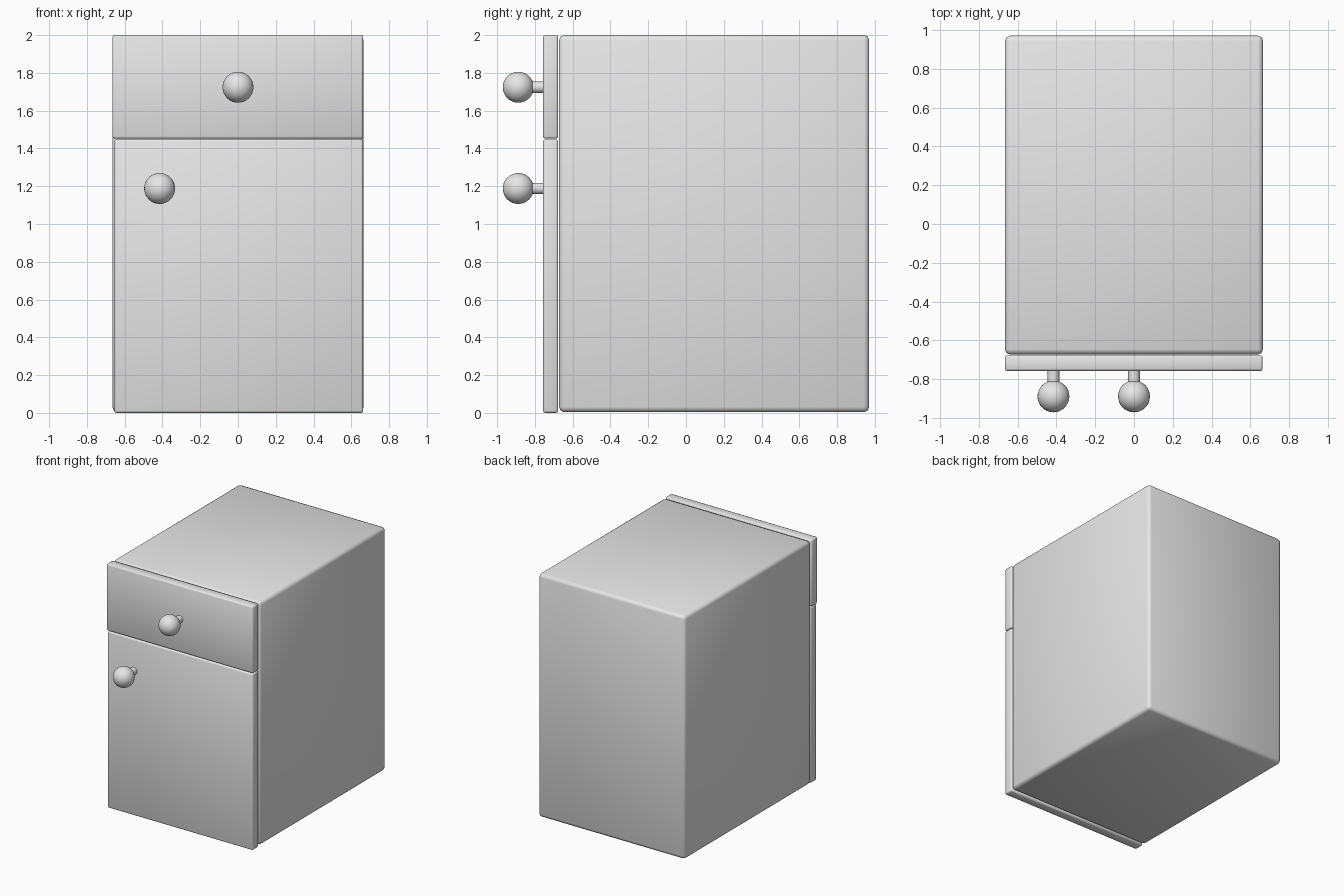
import bpy, math

if "Cube" in bpy.data.objects:
    bpy.data.objects.remove(bpy.data.objects["Cube"])

grey = bpy.data.materials.new("light_grey")
grey.diffuse_color = (0.8, 0.8, 0.8, 1)
grey.use_nodes = True
grey.node_tree.nodes["Principled BSDF"].inputs["Base Color"].default_value = grey.diffuse_color


def finish(ob, name, angle):
    ob.name = name
    ob.data.materials.append(grey)
    bpy.ops.object.shade_smooth_by_angle(angle=math.radians(angle))


def box(name, x, y, z, bevel, segments):
    """Softly bevelled box given by its (min, max) on each axis."""
    bpy.ops.mesh.primitive_cube_add(size=1, location=[sum(r) / 2 for r in (x, y, z)])
    ob = bpy.context.object
    ob.scale = [r[1] - r[0] for r in (x, y, z)]
    bpy.ops.object.transform_apply(location=False, rotation=False, scale=True)
    m = ob.modifiers.new("bevel", 'BEVEL')
    m.width = bevel
    m.segments = segments
    bpy.ops.object.modifier_apply(modifier=m.name)
    finish(ob, name, 60)


def knob(name, x, z):
    """Ball handle on a short round stem."""
    bpy.ops.mesh.primitive_cylinder_add(vertices=32, radius=0.03, depth=0.12,
                                        location=(x, -0.80, z),
                                        rotation=(math.pi / 2, 0, 0))
    finish(bpy.context.object, name + "_stem", 40)
    bpy.ops.mesh.primitive_uv_sphere_add(segments=32, ring_count=16, radius=0.082,
                                         location=(x, -0.888, z))
    finish(bpy.context.object, name + "_ball", 40)


# cabinet body
box("cabinet_body", (-0.665, 0.665), (-0.672, 0.97), (0.004, 2.0), 0.027, 2)
# drawer front and door
box("drawer_front", (-0.665, 0.663), (-0.757, -0.677), (1.452, 2.0), 0.012, 2)
box("door", (-0.655, 0.663), (-0.757, -0.677), (0.0, 1.448), 0.012, 2)
# handles
knob("drawer_knob", 0.0, 1.724)
knob("door_knob", -0.415, 1.188)
